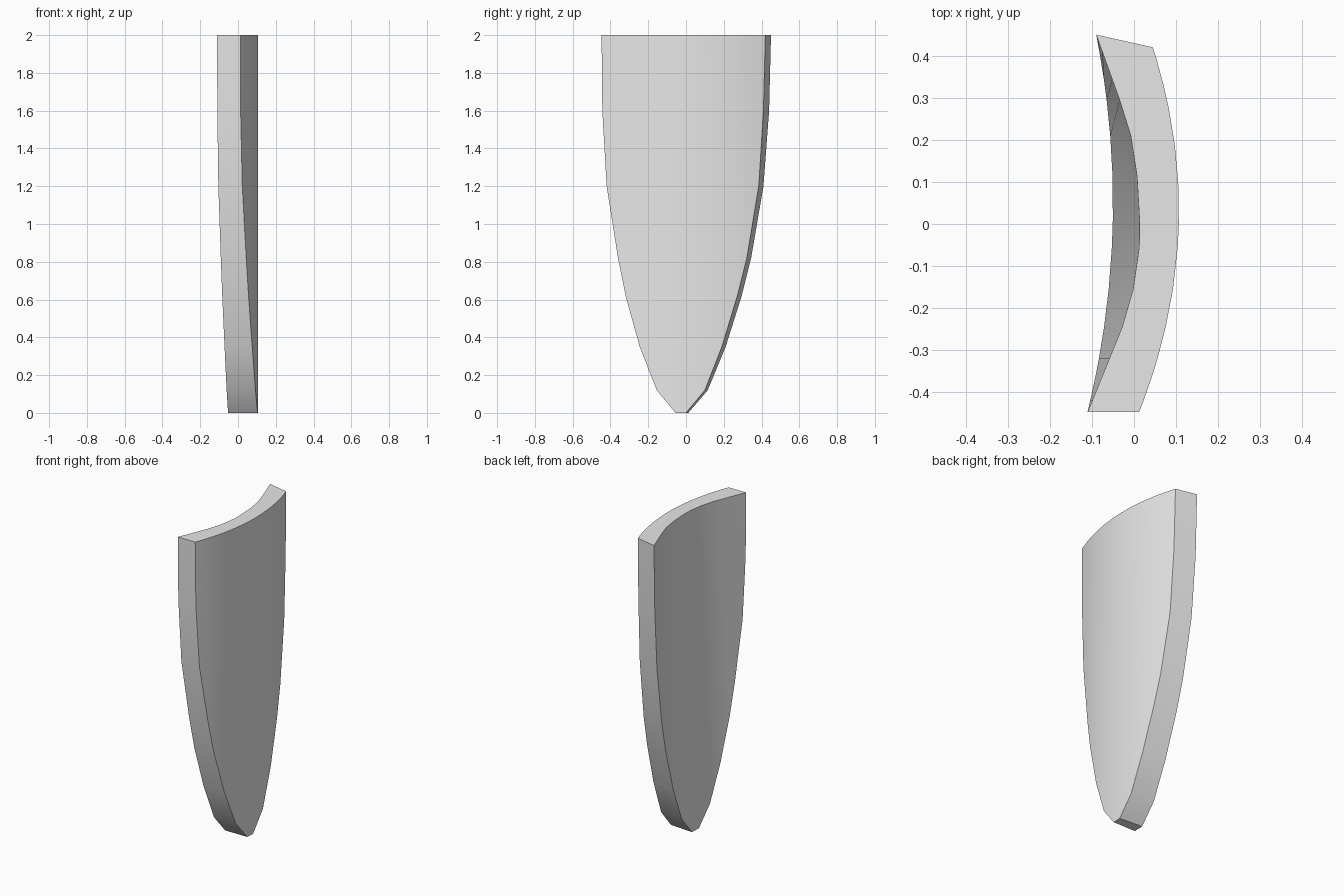
import bpy
import bmesh

cube = bpy.data.objects.get("Cube")
if cube:
    bpy.data.objects.remove(cube, do_unlink=True)

grey = bpy.data.materials.new("light grey")
grey.use_nodes = True
colour = (0.8, 0.8, 0.8, 1)
grey.diffuse_color = colour
grey.node_tree.nodes["Principled BSDF"].inputs["Base Color"].default_value = colour

# Outline: height, right edge, left edge of the convex face, left edge of the hollow face
OUTLINE = [(0, -0.055, 0.0, 0.012), (0.12, -0.155, 0.10, 0.115),
           (0.35, -0.245, 0.19, 0.21), (0.62, -0.32, 0.272, 0.295),
           (0.82, -0.36, 0.322, 0.345), (1.2, -0.42, 0.385, 0.41),
           (1.6, -0.443, 0.41, 0.44), (2, -0.447, 0.42, 0.45)]

# Top edge of the hollow face: y, x
HOLLOW_TOP = [(-0.447, -0.11), (-0.22, -0.018), (-0.13, 0.004), (-0.05, 0.013),
              (0.06, 0.013), (0.18, 0), (0.25, -0.018), (0.45, -0.09)]
TOP = 2


def convex_x(y):
    return 0.107 - (y - 0.032) ** 2 / 2.42


def rim_x(y):
    return -0.05 - 0.247 * (y - 0.048) ** 2


def hollow_top_x(y):
    for (y0, x0), (y1, x1) in zip(HOLLOW_TOP, HOLLOW_TOP[1:]):
        if y <= y1:
            return x0 + (x1 - x0) * (y - y0) / (y1 - y0)
    return HOLLOW_TOP[-1][1]


def columns(side):
    """Outline as (y, z) from the right top corner, round the tip, to the left."""
    right = [(row[1], row[0]) for row in reversed(OUTLINE)]
    return right + [(row[side], row[0]) for row in OUTLINE]


def strip(bm, points, lower_x, upper_x):
    """Lower and upper vertex rows of one curved face; the end corners are shared."""
    low = [bm.verts.new((lower_x(y), y, z)) for y, z in points]
    high = [low[0]]
    high += [bm.verts.new((upper_x(y), y, TOP)) for y, z in points[1:-1]]
    high.append(low[-1])
    return low, high


def bridge(bm, a, b):
    for i in range(len(a) - 1):
        corners = list(dict.fromkeys((a[i], a[i + 1], b[i + 1], b[i])))
        bm.faces.new(corners)


# Curved plate with a thick edge and a flat top
bm = bmesh.new()
outer_low, outer_high = strip(bm, columns(2), convex_x, convex_x)
inner_low, inner_high = strip(bm, columns(3), rim_x, hollow_top_x)
bridge(bm, outer_low, outer_high)
bridge(bm, inner_low, inner_high)
bridge(bm, outer_low, inner_low)
bridge(bm, outer_high, inner_high)
bmesh.ops.recalc_face_normals(bm, faces=bm.faces)

mesh = bpy.data.meshes.new("curved_plate")
bm.to_mesh(mesh)
bm.free()
mesh.materials.append(grey)
plate = bpy.data.objects.new("curved_plate", mesh)
bpy.context.collection.objects.link(plate)

bpy.ops.object.select_all(action="DESELECT")
plate.select_set(True)
bpy.context.view_layer.objects.active = plate
bpy.ops.object.shade_smooth_by_angle(angle=0.6)
